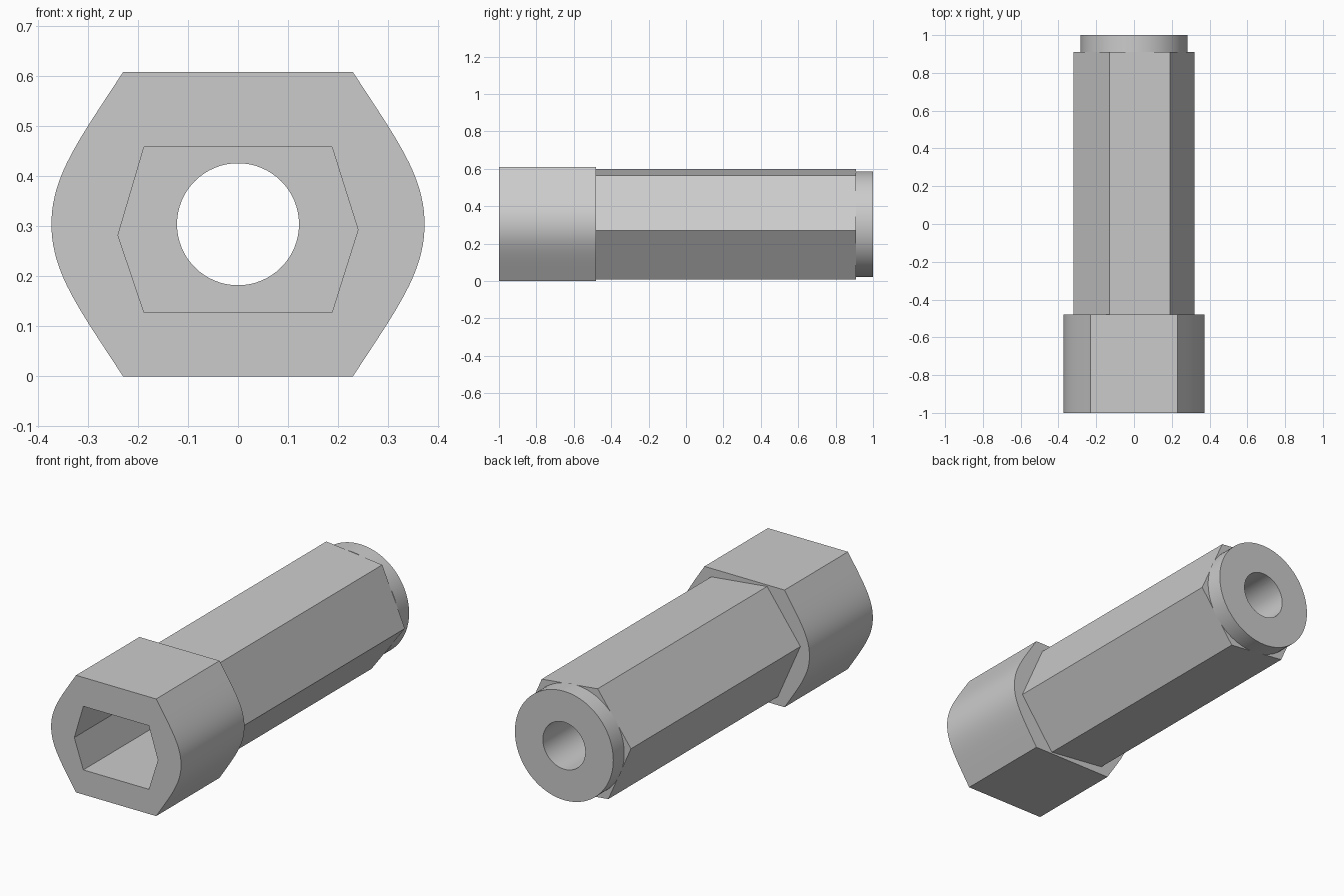
import bpy, bmesh, math

if "Cube" in bpy.data.objects:
    bpy.data.objects.remove(bpy.data.objects["Cube"])

AXIS_Z = 0.304

steel = bpy.data.materials.new("grey steel")
steel.use_nodes = True
grey = (0.6, 0.6, 0.6, 1)
steel.diffuse_color = grey
steel.node_tree.nodes["Principled BSDF"].inputs["Base Color"].default_value = grey


def prism(name, profile, y0, y1):
    """Extrude an (x, z) outline along y."""
    bm = bmesh.new()
    face = bm.faces.new([bm.verts.new((x, y0, z)) for x, z in profile])
    moved = bmesh.ops.extrude_face_region(bm, geom=[face])["geom"]
    verts = [g for g in moved if isinstance(g, bmesh.types.BMVert)]
    bmesh.ops.translate(bm, verts=verts, vec=(0, y1 - y0, 0))
    bmesh.ops.recalc_face_normals(bm, faces=bm.faces)
    mesh = bpy.data.meshes.new(name)
    bm.to_mesh(mesh)
    bm.free()
    mesh.materials.append(steel)
    obj = bpy.data.objects.new(name, mesh)
    bpy.context.collection.objects.link(obj)
    return obj


def polygon(radius, sides, turn=0):
    """Regular outline around the tool axis."""
    angles = [math.radians(turn) + math.tau * i / sides for i in range(sides)]
    return [(radius * math.cos(a), AXIS_Z + radius * math.sin(a)) for a in angles]


def bezier(points, steps):
    """Cubic curve through an (x, z) control polygon."""
    curve = []
    for i in range(steps + 1):
        t = i / steps
        w = ((1 - t) ** 3, 3 * t * (1 - t) ** 2, 3 * t * t * (1 - t), t ** 3)
        curve.append(tuple(sum(k * p[c] for k, p in zip(w, points)) for c in (0, 1)))
    return curve


def finish(obj, cutters):
    """Cut the cavities, then smooth only the round walls."""
    bpy.ops.object.select_all(action="DESELECT")
    bpy.context.view_layer.objects.active = obj
    obj.select_set(True)
    for cutter in cutters:
        mod = obj.modifiers.new("cavity", "BOOLEAN")
        mod.operation = "DIFFERENCE"
        mod.solver = "EXACT"
        mod.object = cutter
        bpy.ops.object.modifier_apply(modifier=mod.name)
    bpy.ops.object.shade_smooth_by_angle(angle=math.radians(30))


# Head: flat top and bottom, bowed sides (one quarter mirrored twice)
quarter = bezier([(0.23, 0.304), (0.32, 0.166), (0.373, 0.096), (0.373, 0)], 20)
right = quarter + [(x, -z) for x, z in reversed(quarter[:-1])]
outline = right + [(-x, -z) for x, z in right]
head = prism("head", [(x, AXIS_Z + z) for x, z in outline], -1, -0.48)

# Hexagonal shank, turned slightly about its axis, and round end collar
shank = prism("shank", polygon(0.323, 6, -6.3), -0.48, 0.91)
collar = prism("end_collar", polygon(0.2825, 96), 0.91, 1)

# Cavities: slightly uneven six-sided socket in front, round bore behind
socket_outline = [(-0.188, 0.458), (0.188, 0.458), (0.24, 0.293),
                  (0.188, 0.128), (-0.188, 0.128), (-0.24, 0.282)]
socket = prism("socket_cutter", socket_outline, -1.1, 0)
bore = prism("bore_cutter", polygon(0.122, 64), -0.1, 1.1)

finish(head, [socket])
finish(shank, [socket, bore])
finish(collar, [bore])
for cutter in (socket, bore):
    bpy.data.objects.remove(cutter)
